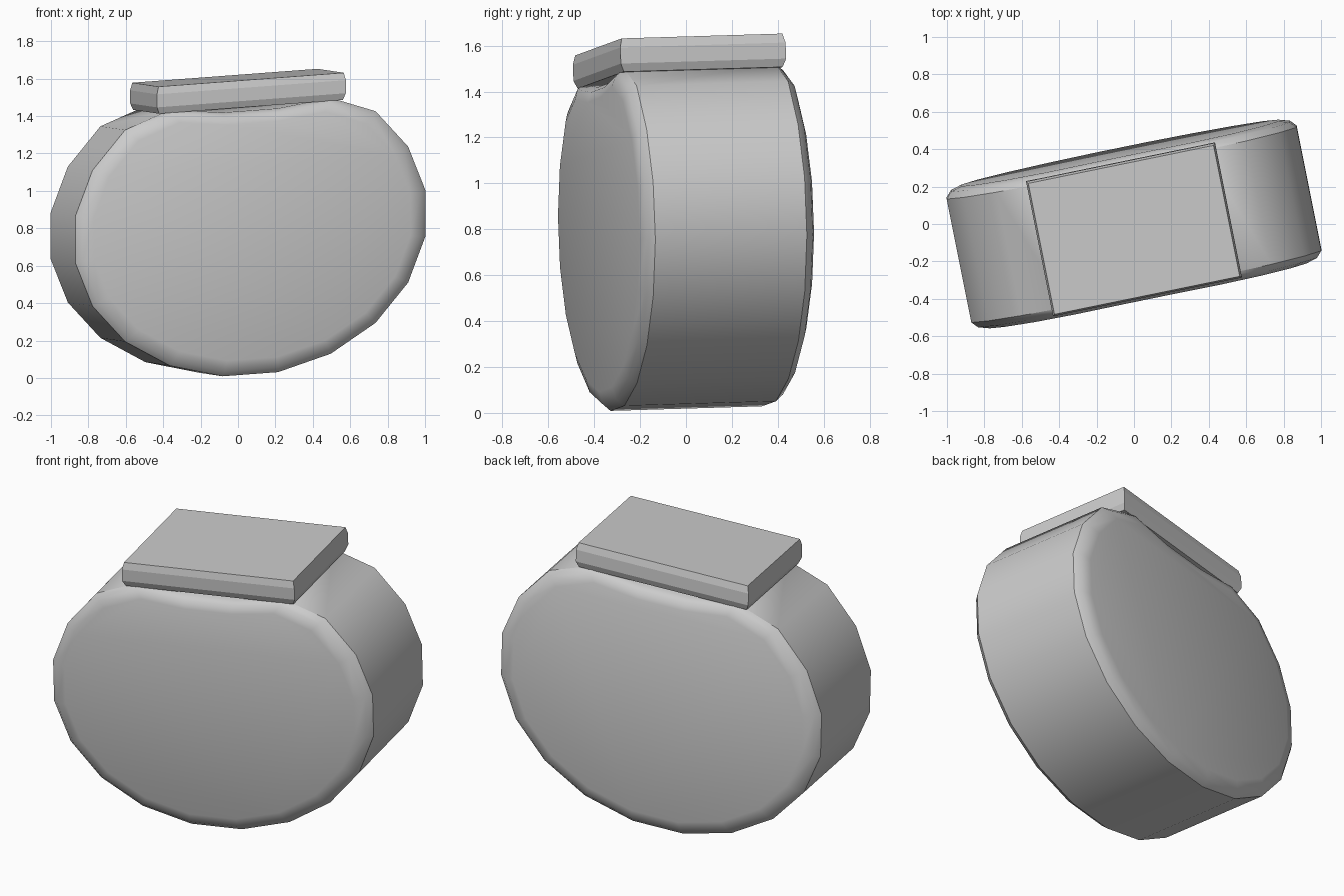
import bpy, bmesh, math
from mathutils import Matrix, Vector

if "Cube" in bpy.data.objects:
    bpy.data.objects.remove(bpy.data.objects["Cube"])

# Shared slightly skewed frame: width, depth and height axes of the model
FRAME = Matrix(((1, -0.20, 0, 0),
                (0.205, 1, -0.04, 0),
                (0.075, 0.03, 1, 0.82),
                (0, 0, 0, 1)))


def loft(name, rings):
    """Skin a stack of equal-length vertex rings and cap both ends."""
    bm = bmesh.new()
    loops = [[bm.verts.new(FRAME @ Vector(p)) for p in ring] for ring in rings]
    n = len(loops[0])
    for a, b in zip(loops, loops[1:]):
        for i in range(n):
            j = (i + 1) % n
            bm.faces.new((a[i], a[j], b[j], b[i]))
    bm.faces.new(loops[0])
    bm.faces.new(loops[-1])
    bmesh.ops.recalc_face_normals(bm, faces=bm.faces)
    mesh = bpy.data.meshes.new(name)
    bm.to_mesh(mesh)
    bm.free()
    obj = bpy.data.objects.new(name, mesh)
    bpy.context.collection.objects.link(obj)
    return obj


# Body: 20-sided oval drum with a dipped top and softened rims
def oval(depth, inset):
    pts = []
    for i in range(20):
        t = math.radians(9 + 18 * i)
        x, z = 0.947 * math.cos(t), 0.80 * math.sin(t)
        if z > 0.75:
            z = 0.62
        elif z > 0.70:
            z = 0.655
        pts.append((x * (1 - inset / 0.947), depth, z * (1 - inset / 0.85)))
    return pts


half = [(0.38, 0.09), (0.362, 0.03), (0.33, 0.0)]
sections = [(-d, i) for d, i in half] + [(d, i) for d, i in reversed(half)]
body = loft("body", [oval(d, i) for d, i in sections])
bpy.context.view_layer.objects.active = body
body.select_set(True)
bpy.ops.object.shade_smooth_by_angle(angle=math.radians(35))


# Lid: flat slab with chamfered top and bottom edges, resting on the dip
def slab(z, inset):
    x, y = 0.505 - inset, 0.36 - inset
    return [(-x, -y, z), (x, -y, z), (x, y, z), (-x, y, z)]


lid = loft("lid", [slab(0.64, 0.014), slab(0.675, 0), slab(0.745, 0), slab(0.785, 0.01)])
